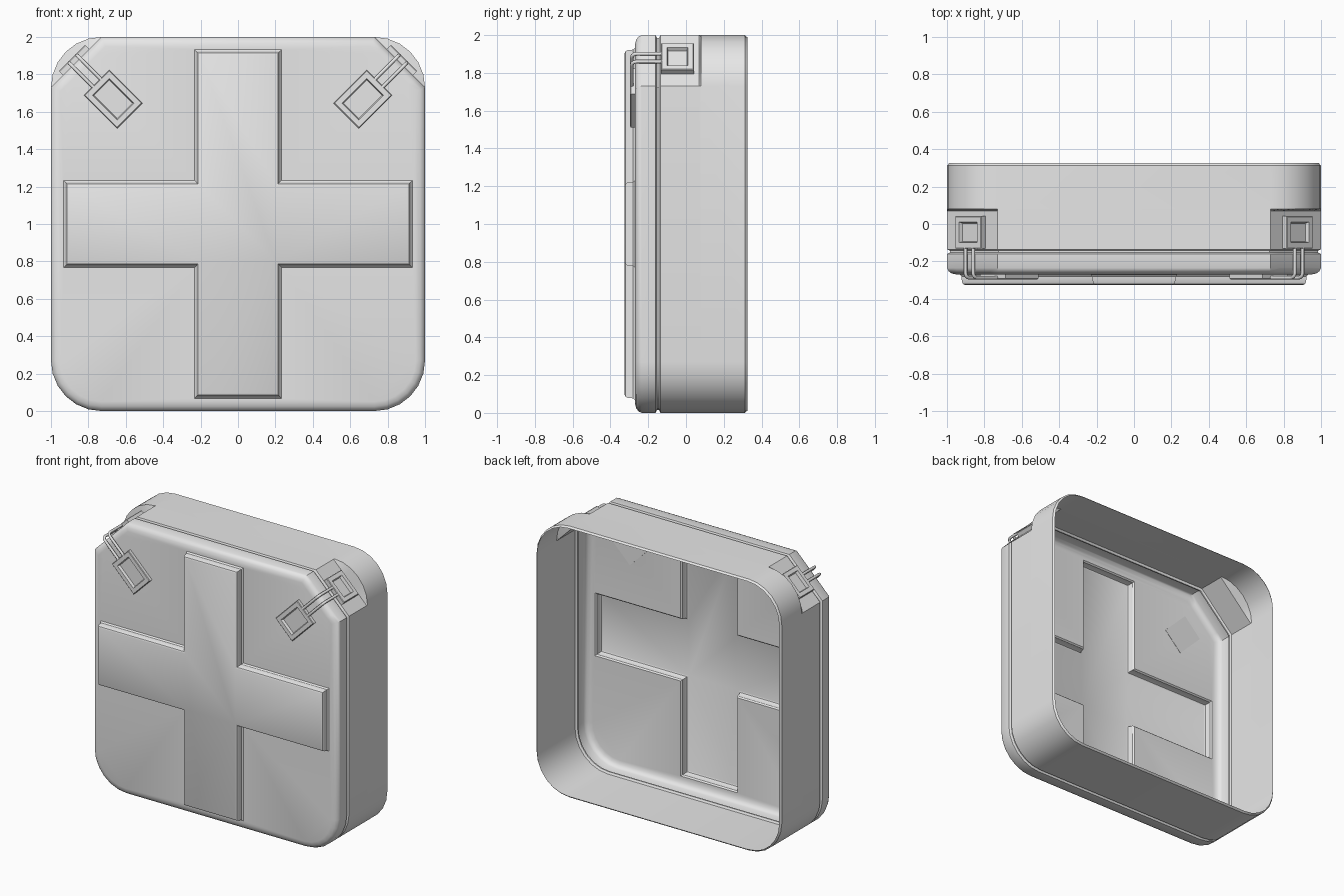
import bpy, bmesh, math
from mathutils import Vector

if "Cube" in bpy.data.objects:
    bpy.data.objects.remove(bpy.data.objects["Cube"], do_unlink=True)

grey = bpy.data.materials.new("plain grey")
grey.use_nodes = True
grey.diffuse_color = (0.8, 0.8, 0.8, 1)
grey.node_tree.nodes["Principled BSDF"].inputs["Base Color"].default_value = (0.8, 0.8, 0.8, 1)

CORNER = 0.27   # corner radius and chamfer leg
STEPS = 6       # segments per corner


def add_object(name, bm):
    mesh = bpy.data.meshes.new(name)
    bm.to_mesh(mesh)
    bm.free()
    obj = bpy.data.objects.new(name, mesh)
    bpy.context.collection.objects.link(obj)
    mesh.materials.append(grey)
    bpy.ops.object.select_all(action='DESELECT')
    obj.select_set(True)
    bpy.context.view_layer.objects.active = obj
    bpy.ops.object.shade_smooth_by_angle(angle=math.radians(35))
    return obj


def ring(bm, points):
    return [bm.verts.new(p) for p in points]


def bridge(bm, a, b):
    n = len(a)
    for i in range(n):
        j = (i + 1) % n
        bm.faces.new((a[i], a[j], b[j], b[i]))


def case_outline(y, inset, chamfered):
    """Rounded square; the two top corners may be cut straight."""
    h = 1 - inset
    points = []
    for k in range(4):
        cut = chamfered and k < 2
        leg = CORNER - inset * (2 - math.sqrt(2) if cut else 1)
        turn = k * math.pi / 2
        for i in range(STEPS + 1):
            t = i / STEPS
            if cut:
                x, z = h - leg * t, h - leg * (1 - t)
            else:
                x = h - leg + leg * math.cos(t * math.pi / 2)
                z = h - leg + leg * math.sin(t * math.pi / 2)
            c, s = math.cos(turn), math.sin(turn)
            points.append((x * c - z * s, y, 1 + x * s + z * c))
    return points


def cross_outline(y, grow):
    w, l = 0.22 + grow, 0.92 + grow
    points = []
    for k in range(4):
        c, s = math.cos(k * math.pi / 2), math.sin(k * math.pi / 2)
        for x, z in ((l, -w), (l, w), (w, w)):
            points.append((x * c - z * s, y, 1 + x * s + z * c))
    return points


# Case: open-backed thin shell with seam, lid and hollow raised cross
bm = bmesh.new()
profile = [  # y, inset, chamfered top corners
    (0.325, 0.012, False), (0.312, 0, False), (0.08, 0, False),
    (0.07, 0, True), (-0.135, 0, True), (-0.143, 0.015, True),
    (-0.153, 0.015, True), (-0.161, 0, True), (-0.235, 0, True),
    (-0.252, 0.008, True), (-0.264, 0.025, True), (-0.27, 0.05, True),
]
rings = [ring(bm, case_outline(*p)) for p in profile]
for a, b in zip(rings, rings[1:]):
    bridge(bm, a, b)
cross = [ring(bm, cross_outline(y, g)) for y, g in
         ((-0.27, 0.012), (-0.28, 0.003), (-0.31, 0), (-0.32, -0.005), (-0.325, -0.015))]
for a, b in zip(cross, cross[1:]):
    bridge(bm, a, b)
cap = bm.faces.new(cross[-1])

# Flat lid face between its rim and the foot of the cross
rim = set(rings[-1]) | set(cross[0])
edges = [e for e in bm.edges if e.verts[0] in rim and e.verts[1] in rim]
bmesh.ops.triangle_fill(bm, use_beauty=True, use_dissolve=False,
                        edges=edges, normal=(0, -1, 0))
bmesh.ops.recalc_face_normals(bm, faces=bm.faces[:])
cap.normal_update()
if cap.normal.y > 0:
    bmesh.ops.reverse_faces(bm, faces=bm.faces[:])
add_object("case_shell", bm)


def buckle(name, centre, u, v, normal, hu, hv, thick):
    """Square plate with a raised border and a sunken middle."""
    bm = bmesh.new()

    def loop(inset, height):
        return ring(bm, [centre + u * a * (hu - inset) + v * b * (hv - inset) + normal * height
                         for a, b in ((-1, -1), (1, -1), (1, 1), (-1, 1))])
    loops = [loop(0, 0), loop(0, thick - 0.004), loop(0.004, thick),
             loop(0.032, thick), loop(0.038, thick * 0.3)]
    for a, b in zip(loops, loops[1:]):
        bridge(bm, a, b)
    bm.faces.new(loops[0])
    bm.faces.new(loops[-1])
    bmesh.ops.recalc_face_normals(bm, faces=bm.faces[:])
    add_object(name, bm)


def rod(name, points):
    curve = bpy.data.curves.new(name, 'CURVE')
    curve.dimensions = '3D'
    curve.bevel_depth = 0.01
    curve.bevel_resolution = 2
    curve.use_fill_caps = True
    spline = curve.splines.new('POLY')
    spline.points.add(len(points) - 1)
    for p, co in zip(spline.points, points):
        p.co = (*co, 1)
    curve.materials.append(grey)
    bpy.context.collection.objects.link(bpy.data.objects.new(name, curve))


# Corner clips: front buckle, corner buckle and two bent rods on each side
front = Vector((0, -1, 0))
for side, s in (("left", 1), ("right", -1)):
    out = Vector((s, 0, 1)).normalized()
    along = Vector((-s, 0, 1)).normalized()
    middle = Vector((s * (1 - CORNER / 2), 0, 2 - CORNER / 2))
    buckle(side + "_front_buckle", middle - out * 0.28 + front * 0.268,
           out, along, front, 0.125, 0.095, 0.028)
    buckle(side + "_corner_buckle", middle + front * 0.045,
           front, along, out, 0.087, 0.1, 0.032)
    for tag, offset in (("upper", 0.029), ("lower", -0.029)):
        base = middle + along * offset
        path = [(0.022, 0.12), (0.022, 0.262), (0.018, 0.275),
                (0.008, 0.284), (-0.006, 0.287), (-0.17, 0.287)]
        rod(side + "_" + tag + "_rod", [base + out * o + front * f for o, f in path])
